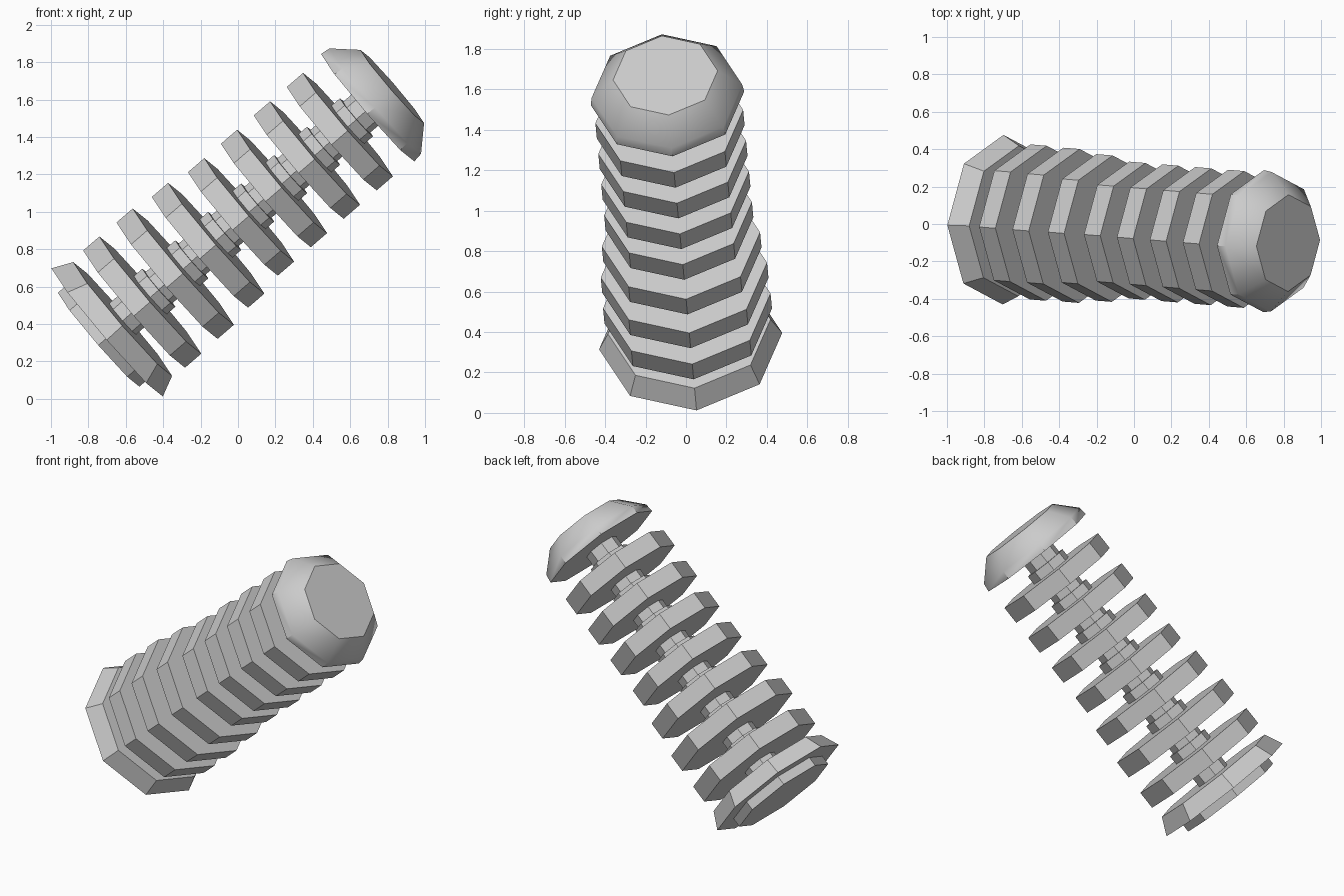
import bpy, bmesh, math
from mathutils import Matrix, Vector

if "Cube" in bpy.data.objects:
    bpy.data.objects.remove(bpy.data.objects["Cube"])

# Tilted local frame: origin at the base flange rim, local z along the shaft
axis = Vector((0.755, -0.062, 0.651)).normalized()
side = axis.cross(Vector((axis.z, 0, -axis.x))).normalized()
down = side.cross(axis).normalized()
origin = Vector((-0.70, 0.023, 0.355))
FRAME = Matrix((down, side, axis)).transposed().to_4x4()
FRAME.translation = origin
PHASE = math.radians(3.7)


def lathe(name, profile, sides=8):
    """Octagonal solid from (radius, height) points, capped at both ends."""
    bm = bmesh.new()
    rings = []
    for r, h in profile:
        rings.append([bm.verts.new((r * math.cos(PHASE + 2 * math.pi * i / sides),
                                    r * math.sin(PHASE + 2 * math.pi * i / sides), h))
                      for i in range(sides)])
    for a, b in zip(rings, rings[1:]):
        for i in range(sides):
            j = (i + 1) % sides
            bm.faces.new((a[i], a[j], b[j], b[i]))
    bm.faces.new(rings[0][::-1])
    bm.faces.new(rings[-1])
    mesh = bpy.data.meshes.new(name)
    bm.to_mesh(mesh)
    bm.free()
    obj = bpy.data.objects.new(name, mesh)
    obj.matrix_world = FRAME
    bpy.context.collection.objects.link(obj)
    return obj


# Base plate and flared flange
lathe("base_plate", [(0.333, -0.06), (0.333, 0.01)])
lathe("base_flange", [(0.455, 0.0), (0.404, 0.11)])

# Central shaft
lathe("shaft", [(0.11, 0.05), (0.11, 1.86)])

# Ribs, slightly wider near the base, each with a collar above it
for n, r in enumerate([0.416, 0.413, 0.393, 0.367, 0.367, 0.367, 0.367]):
    t = 0.191 + 0.233 * n
    lathe(f"rib_{n + 1}", [(r, t), (r, t + 0.115)])
    lathe(f"collar_{n + 1}", [(0.135, t + 0.1), (0.135, t + 0.175)])

# Domed head with softly shaded shoulder
head = lathe("head", [(0.381, 1.843), (0.374, 1.897), (0.26, 2.017)])
bpy.context.view_layer.objects.active = head
head.select_set(True)
bpy.ops.object.shade_smooth_by_angle(angle=math.radians(40))
